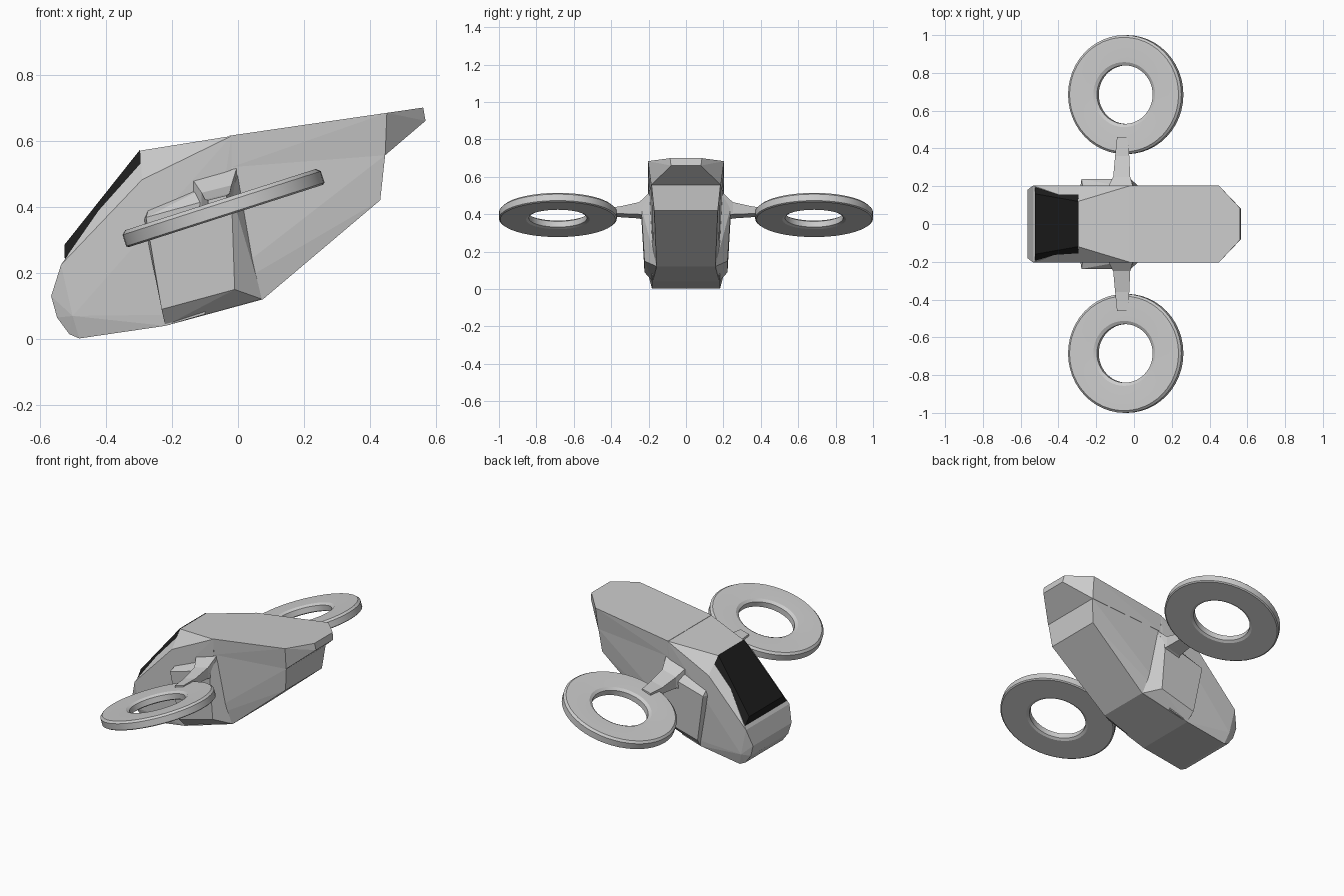
import bpy, bmesh, math
from mathutils import Matrix

if "Cube" in bpy.data.objects:
    bpy.data.objects.remove(bpy.data.objects["Cube"])


def make_object(name, bm, mat=None):
    bmesh.ops.recalc_face_normals(bm, faces=bm.faces)
    me = bpy.data.meshes.new(name)
    bm.to_mesh(me)
    bm.free()
    ob = bpy.data.objects.new(name, me)
    bpy.context.collection.objects.link(ob)
    if mat:
        me.materials.append(mat)
    return ob


def hull(name, pts, sides=(1, -1), mat=None, bevel=0.0):
    """Convex faceted block from half-side points, mirrored to the given sides."""
    bm = bmesh.new()
    for s in sides:
        for x, y, z in pts:
            bm.verts.new((x, y * s, z))
    res = bmesh.ops.convex_hull(bm, input=bm.verts)
    bmesh.ops.delete(bm, geom=[v for v in bm.verts if not v.link_faces], context='VERTS')
    bmesh.ops.dissolve_limit(bm, angle_limit=math.radians(3), verts=bm.verts, edges=bm.edges)
    ob = make_object(name, bm, mat)
    if bevel:
        m = ob.modifiers.new("edge_bevel", 'BEVEL')
        m.width = bevel
        m.segments = 1
    return ob


glass = bpy.data.materials.new("dark_glass")
glass.diffuse_color = (0.012, 0.012, 0.012, 1)
glass.use_nodes = True
glass.node_tree.nodes["Principled BSDF"].inputs["Base Color"].default_value = glass.diffuse_color

# cabin with blunt nose and tapering roof
hull("cabin", [
    (-.295, .12, .57), (-.02, .203, .614), (-.29, .203, .482), (-.02, .197, .52),
    (-.535, .203, .225), (-.565, .18, .13), (-.547, .175, .065), (-.51, .175, .015),
    (-.50, .2, .07), (-.48, .182, .002), (-.22, .182, .04), (-.1, .18, .075)])

# wraparound windscreen
hull("windscreen", [
    (-.296, .12, .573), (-.292, .192, .488), (-.525, .16, .285), (-.524, .192, .245),
    (-.29, .12, .5), (-.50, .18, .235)], mat=glass)

# rear lower hull
hull("rear_hull", [
    (-.05, .196, .52), (.0, .196, .525), (.445, .184, .556), (.43, .17, .42),
    (.075, .157, .12), (-.22, .178, .04)])

# overhanging tail cover
hull("tail_cover", [
    (-.025, .203, .615), (.45, .203, .684), (.56, .085, .70),
    (.567, .08, .66), (.445, .186, .556), (-.02, .196, .52)])

for side, s in (("left", -1), ("right", 1)):
    # side armour pod
    hull(side + "_pod", [
        (-.278, .238, .368), (-.27, .19, .395), (-.231, .222, .09), (-.22, .178, .04),
        (-.01, .222, .15), (-.02, .24, .44), (-.015, .19, .50),
        (.0, .19, .5), (.075, .155, .12), (-.285, .19, .36)], sides=(s,))

    # wing strut lofted from the body to the rotor ring
    bm = bmesh.new()
    prev = None
    for y, x0, x1, z0, z1 in ((.18, -.145, .0, .375, .515), (.25, -.11, -.02, .39, .455),
                              (.36, -.1, -.025, .395, .432), (.46, -.09, -.035, .40, .428)):
        ring = [bm.verts.new((x, y * s, z + .25 * (x + .06)))
                for x, z in ((x0, z0), (x1, z0), (x1, z1), (x0, z1))]
        if prev:
            for i in range(4):
                j = (i + 1) % 4
                bm.faces.new((prev[i], prev[j], ring[j], ring[i]))
        else:
            bm.faces.new(ring)
        prev = ring
    bm.faces.new(prev)
    make_object(side + "_strut", bm)

    # tilted rotor ring, revolved profile (radius, height)
    profile = [(.155, -.02), (.155, .012), (.172, .022), (.245, .025), (.303, .025),
               (.315, .014), (.315, -.022), (.308, -.027), (.245, -.027), (.17, -.027)]
    n, k = 48, len(profile)
    bm = bmesh.new()
    loops = [[bm.verts.new((r * math.cos(a), r * math.sin(a), z)) for r, z in profile]
             for a in (2 * math.pi * i / n for i in range(n))]
    for i in range(n):
        a, b = loops[i], loops[(i + 1) % n]
        for j in range(k):
            bm.faces.new((a[j], b[j], b[(j + 1) % k], a[(j + 1) % k]))
    bm.transform(Matrix.Translation((-.045, .685 * s, .398)) @
                 Matrix.Rotation(math.radians(-17.8), 4, 'Y'))
    rotor = make_object(side + "_rotor_ring", bm)
    bpy.ops.object.select_all(action='DESELECT')
    rotor.select_set(True)
    bpy.context.view_layer.objects.active = rotor
    bpy.ops.object.shade_smooth_by_angle(angle=math.radians(25))
